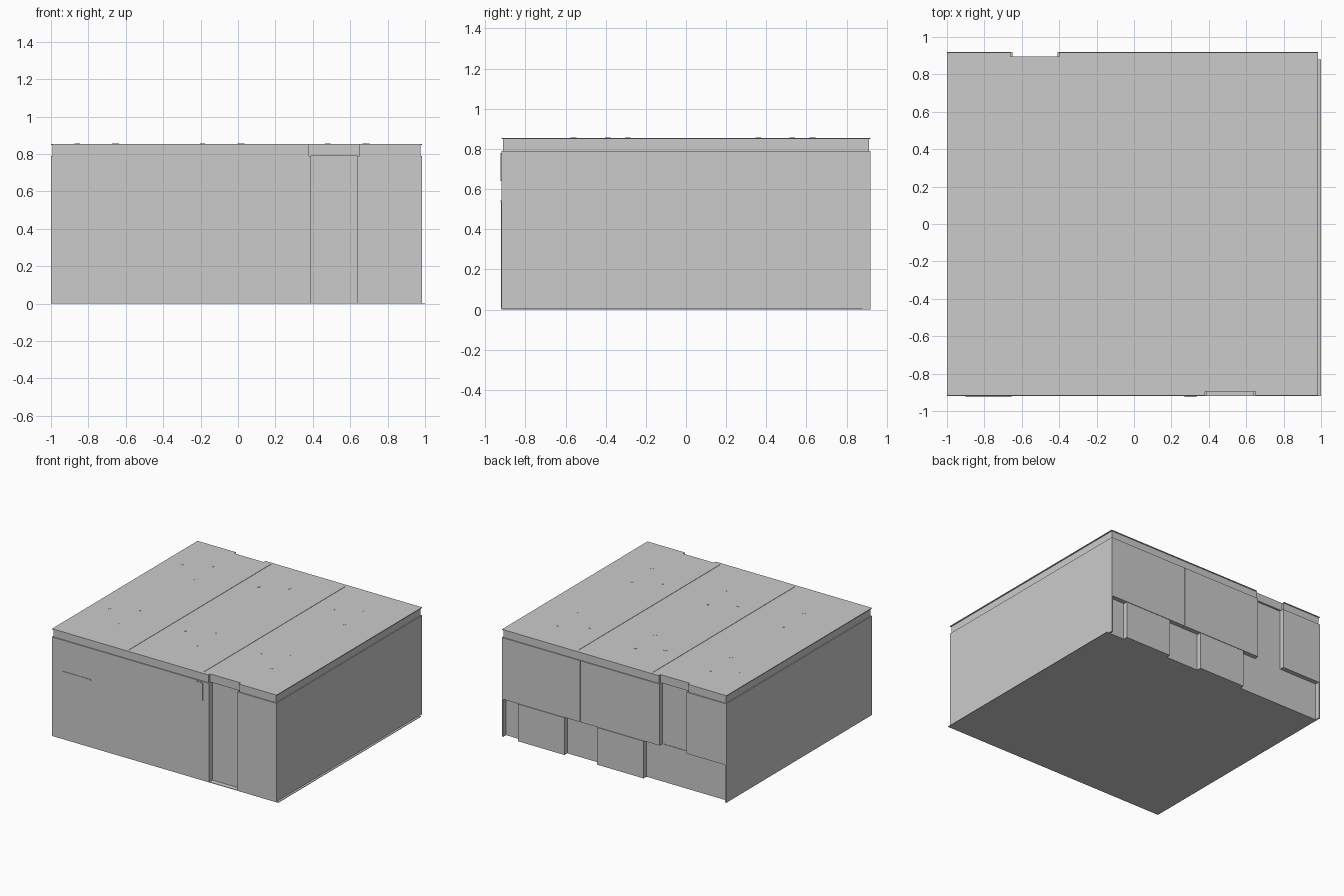
import bpy, bmesh
from mathutils import Matrix, Vector

if "Cube" in bpy.data.objects:
    bpy.data.objects.remove(bpy.data.objects["Cube"])


def box(name, x, y, z):
    """Axis-aligned box from (min, max) pairs."""
    bm = bmesh.new()
    bmesh.ops.create_cube(bm, size=1)
    size = Vector((x[1] - x[0], y[1] - y[0], z[1] - z[0]))
    mid = Vector((sum(x) / 2, sum(y) / 2, sum(z) / 2))
    bmesh.ops.transform(bm, matrix=Matrix.Translation(mid) @ Matrix.Diagonal((*size, 1)), verts=bm.verts)
    return finish(name, bm)


def finish(name, bm):
    me = bpy.data.meshes.new(name)
    bm.to_mesh(me)
    bm.free()
    ob = bpy.data.objects.new(name, me)
    bpy.context.collection.objects.link(ob)
    return ob


XL, XR, Y, WALL, TOP = -1.0, 0.983, 0.92, 0.79, 0.855
LEDGE = 0.30      # height where the back wall steps in
IN = 0.88         # depth of the recessed wall planes

# Floor slab, slightly longer than the room on the right
box("floor", (XL, 1.0), (-Y, IN), (0, 0.004))

# Side walls
box("left_wall", (XL, XL + 0.012), (-Y, Y), (0, WALL))
box("right_wall", (XR - 0.012, XR), (-Y, Y), (0, WALL))

# Front wall: two thick panels with a recessed bay between them
box("front_wall_left", (XL, 0.39), (-Y, -IN + 0.02), (0, WALL))
box("front_wall_right", (0.64, XR), (-Y, -IN + 0.02), (0, WALL))
box("front_bay", (0.39, 0.64), (-IN, -IN + 0.02), (0, WALL))

# Back wall: upper panels overhang a recessed lower wall
for i, (a, b) in enumerate([(0.29, XR), (-0.41, 0.288), (XL, -0.65)]):
    box(f"back_upper_panel_{i + 1}", (a, b), (IN - 0.02, Y), (LEDGE, WALL))
box("back_bay", (-0.65, -0.41), (IN - 0.02, IN), (LEDGE, WALL))
box("back_lower_wall", (XL + 0.005, XR - 0.005), (IN - 0.02, IN + 0.004), (0, LEDGE))

# Boxes standing against the lower back wall
for i, x0 in enumerate((0.43, -0.27)):
    box(f"back_cabinet_{i + 1}", (x0, x0 + 0.41), (IN, Y), (0, LEDGE - 0.003))

# Roof band, set in a little and notched above both bays
box("roof_band_core", (XL + 0.008, XR - 0.008), (-0.895, 0.895), (WALL, TOP - 0.006))
for side, gap in ((-1, (0.38, 0.65)), (1, (-0.66, -0.40))):
    word = "front" if side < 0 else "back"
    ys = sorted((side * 0.89, side * 0.912))
    box(f"{word}_band_left", (XL + 0.008, gap[0]), ys, (WALL, TOP - 0.006))
    box(f"{word}_band_right", (gap[1], XR - 0.008), ys, (WALL, TOP - 0.006))
    # Thin roof lip following the notch
    ys = sorted((side * 0.895, side * 0.918))
    box(f"{word}_lip_left", (XL, gap[0]), ys, (TOP - 0.006, TOP))
    box(f"{word}_lip_right", (gap[1], XR), ys, (TOP - 0.006, TOP))

# Roof in three sheets with hairline seams
for i, (a, b) in enumerate([(XL, -0.337), (-0.334, 0.323), (0.326, XR)]):
    box(f"roof_sheet_{i + 1}", (a, b), (-0.895, 0.895), (TOP - 0.006, TOP))

# Ceiling fittings that just show through the roof
bm = bmesh.new()
for gx in range(3):
    for gy in range(2):
        for x, y in ((-0.86, -0.39), (-0.66, -0.29), (-0.65, -0.56)):
            at = Matrix.Translation((x + gx * 0.67, y + gy * 0.92, TOP - 0.001))
            bmesh.ops.create_cone(bm, cap_ends=True, segments=12, radius1=0.014,
                                  radius2=0.014, depth=0.004, matrix=at)
finish("ceiling_fittings", bm)

# Door outline and small wall panel on the front
box("door", (-0.90, -0.655), (-Y - 0.001, -Y + 0.01), (0.004, 0.535))
box("door_head_trim", (-0.90, -0.655), (-Y - 0.004, -Y + 0.01), (0.535, 0.543))
box("wall_panel", (0.27, 0.335), (-Y - 0.004, -Y + 0.01), (0.64, 0.78))
